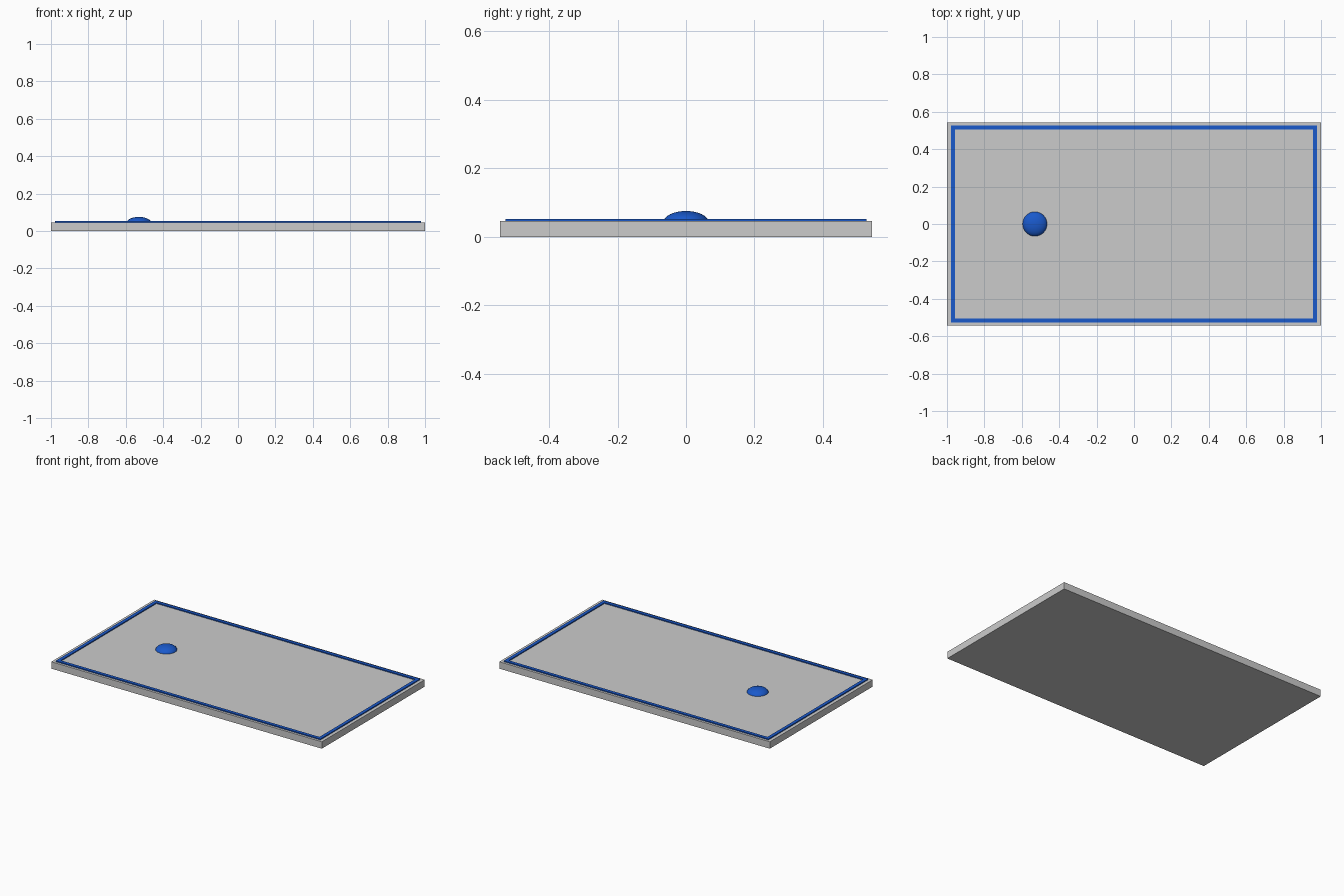
import bpy, bmesh

if "Cube" in bpy.data.objects:
    bpy.data.objects.remove(bpy.data.objects["Cube"])

blue = bpy.data.materials.new("blue")
blue.diffuse_color = (0.01, 0.10, 0.60, 1)
blue.use_nodes = True
blue.node_tree.nodes["Principled BSDF"].inputs["Base Color"].default_value = blue.diffuse_color

def box(name, centre, size, mat=None):
    bpy.ops.mesh.primitive_cube_add(size=1, location=centre)
    o = bpy.context.object
    o.name = name
    o.scale = size
    bpy.ops.object.transform_apply(location=False, rotation=False, scale=True)
    if mat:
        o.data.materials.append(mat)
    return o

# Flat base slab
TOP = 0.046
box("base_slab", (0, 0, TOP / 2), (2, 1.086, TOP))

# Raised border: one mitred rectangular ring
OX, OY, W, H = 0.978, 0.527, 0.022, 0.0065
bm = bmesh.new()
rings = []
for inset, z in ((0, TOP), (0, TOP + H), (W, TOP + H), (W, TOP)):
    x, y = OX - inset, OY - inset
    rings.append([bm.verts.new((sx * x, sy * y, z))
                  for sx, sy in ((-1, -1), (1, -1), (1, 1), (-1, 1))])
for i in range(4):
    a, b = rings[i], rings[(i + 1) % 4]
    for j in range(4):
        k = (j + 1) % 4
        bm.faces.new((a[j], a[k], b[k], b[j]))
bmesh.ops.recalc_face_normals(bm, faces=bm.faces)
me = bpy.data.meshes.new("border_strip")
bm.to_mesh(me)
bm.free()
me.materials.append(blue)
bpy.context.collection.objects.link(bpy.data.objects.new("border_strip", me))

# Flattened round button, half sunk into the slab
bpy.ops.mesh.primitive_uv_sphere_add(segments=32, ring_count=16, radius=1,
                                     location=(-0.53, 0, 0.0425))
button = bpy.context.object
button.name = "button"
button.scale = (0.066, 0.066, 0.033)
bpy.ops.object.transform_apply(location=False, rotation=False, scale=True)
bpy.ops.object.shade_smooth_by_angle()
button.data.materials.append(blue)
